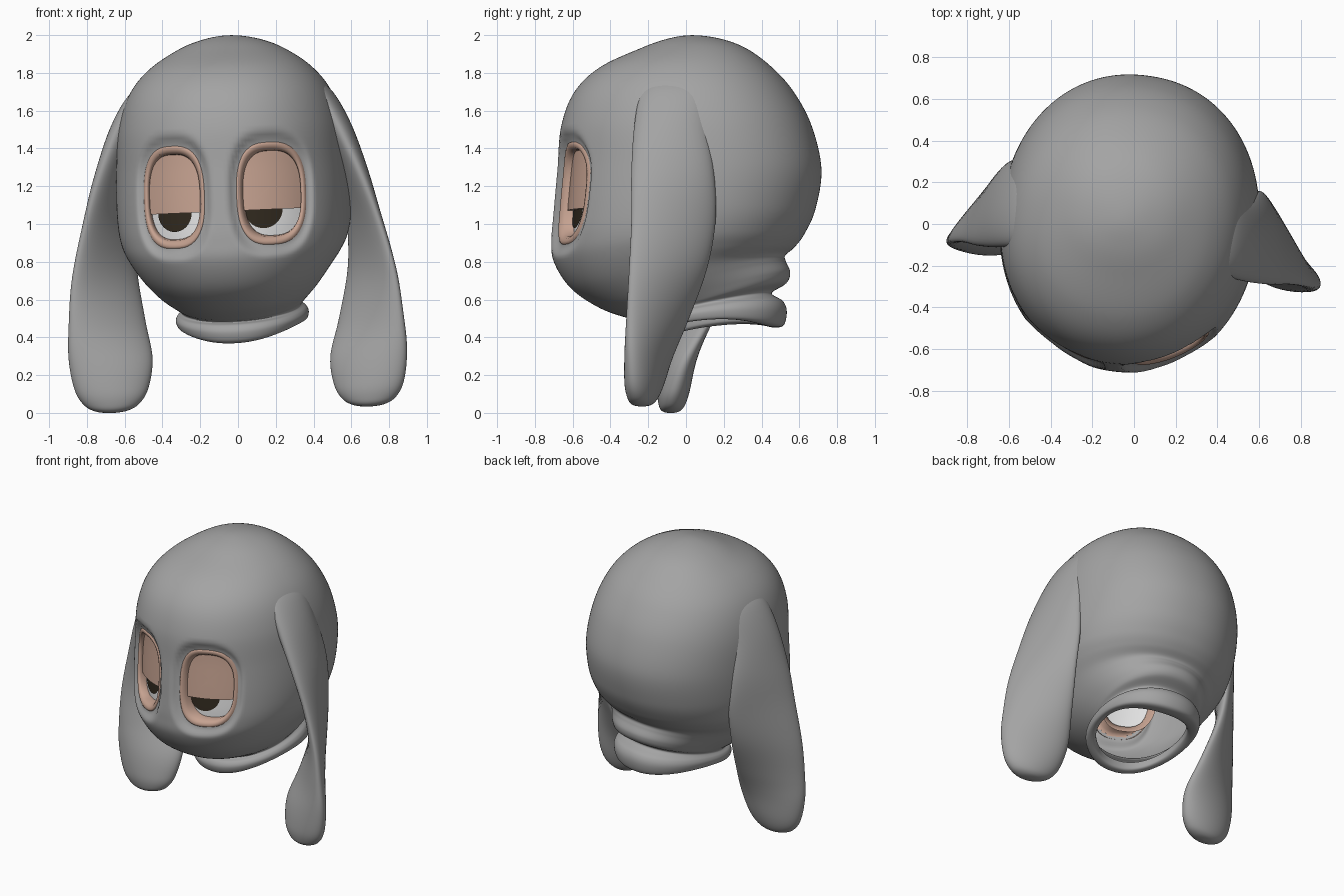
import bpy, bmesh, math
from mathutils import Matrix, Vector
from mathutils.bvhtree import BVHTree

if "Cube" in bpy.data.objects:
    bpy.data.objects.remove(bpy.data.objects["Cube"])

def material(name, rgb):
    m = bpy.data.materials.new(name)
    m.diffuse_color = (*rgb, 1)
    m.use_nodes = True
    m.node_tree.nodes["Principled BSDF"].inputs["Base Color"].default_value = m.diffuse_color
    return m

GREY = material("grey fur", (0.37, 0.37, 0.37))
PINK = material("eyelid pink", (0.56, 0.36, 0.28))
WHITE = material("eye white", (0.75, 0.75, 0.75))
DARK = material("dark iris", (0.03, 0.022, 0.013))

# The whole head is turned and rolled a little
POSE = (Matrix.Translation((0, 0, .65)) @ Matrix.Rotation(math.radians(-2.5), 4, 'Y')
        @ Matrix.Rotation(math.radians(-8), 4, 'Z') @ Matrix.Translation((0, 0, -.65)))

def spline(rows, steps, ghost=None):
    """Catmull-Rom samples through rows of numbers."""
    p = [ghost or rows[0]] + list(rows) + [rows[-1]]
    out = []
    for i in range(1, len(p) - 2):
        for k in range(steps):
            t = k / steps
            out.append([.5 * (2*b + (c-a)*t + (2*a-5*b+4*c-d)*t*t + (3*b-a-3*c+d)*t**3)
                        for a, b, c, d in zip(*p[i-1:i+3])])
    return out + [list(rows[-1])]

def loft(rings, facing):
    """Skin closed rings; coincident points merge to a pole."""
    bm = bmesh.new()
    vs = [[bm.verts.new(p) for p in r] for r in rings]
    n = len(rings[0])
    for r, q in zip(vs, vs[1:]):
        for j in range(n):
            bm.faces.new((r[j], r[(j+1) % n], q[(j+1) % n], q[j]))
    bmesh.ops.remove_doubles(bm, verts=bm.verts[:], dist=1e-5)
    bm.normal_update()
    bm.faces.ensure_lookup_table()
    total = sum((f.normal for f in bm.faces[:n]), Vector())
    if total.dot(Vector(facing)) < 0:
        bmesh.ops.reverse_faces(bm, faces=bm.faces[:])
    bm.normal_update()
    return bm

def finish(bm, name, mat):
    bm.transform(POSE)
    me = bpy.data.meshes.new(name)
    bm.to_mesh(me)
    bm.free()
    me.materials.append(mat)
    me.shade_smooth()
    ob = bpy.data.objects.new(name, me)
    bpy.context.collection.objects.link(ob)
    return ob

def spow(v, e):
    return math.copysign(abs(v) ** e, v)

# Eye outline: a rounded box shape
EX = {-1: -.238, 1: .278}
EZ, EA, EB, EP = 1.155, .173, .272, 2.7

def eye_s(x, z):
    cx = EX[1] if x > .02 else EX[-1]
    return ((abs(x - cx) / EA) ** EP + (abs(z - EZ) / EB) ** EP) ** (1 / EP)

# Head and neck rolls: front y, front z, back y, back z, half width, lift of the sides
head_rows = [
    (.03, 2.0, .03, 2.0, 0, 0), (-.10, 1.98, .18, 1.982, .14, 0), (-.24, 1.93, .32, 1.93, .275, 0),
    (-.455, 1.83, .455, 1.83, .425, 0), (-.59, 1.70, .57, 1.70, .53, 0),
    (-.66, 1.52, .665, 1.52, .592, 0), (-.68, 1.30, .717, 1.29, .615, 0),
    (-.70, 1.08, .685, 1.08, .618, 0), (-.712, .92, .627, .95, .60, 0),
    (-.70, .80, .575, .88, .56, 0), (-.61, .66, .525, .835, .495, 0),
    (-.455, .555, .53, .80, .43, 0), (-.30, .50, .553, .745, .365, 0), (-.25, .49, .535, .69, .335, .0),
    (-.245, .48, .455, .635, .315, .0), (-.28, .465, .515, .59, .34, .01),
    (-.295, .43, .535, .535, .35, .03), (-.28, .385, .52, .465, .34, .055),
    (-.25, .37, .475, .45, .315, .065), (-.215, .38, .42, .465, .29, .065),
    (-.21, .43, .41, .52, .285, .05)]
g = head_rows[1]
rings = []
for yf, zf, yb, zb, w, lift in spline(head_rows, 8, (g[2], g[3], g[0], g[1], -g[4], 0)):
    ring = []
    for j in range(224):
        a = 2 * math.pi * j / 224
        t = (1 - spow(math.cos(a), .94)) / 2
        ring.append((w * spow(math.sin(a), .94), yf + (yb - yf) * t,
                     zf + (zb - zf) * t + lift * math.sin(a) ** 2))
    rings.append(ring)
head = loft(rings, (0, 0, 1))

# Soft dents around the eyes, then open sockets
for v in head.verts:
    if v.co.y < -.2:
        t = min(max((1.26 - eye_s(v.co.x, v.co.z)) / .26, 0), 1)
        v.co.y += .04 * t * t * (3 - 2 * t)
head.normal_update()
skin = BVHTree.FromBMesh(head)
holes = [f for f in head.faces if f.calc_center_median().y < -.2
         and any(eye_s(v.co.x, v.co.z) < .88 for v in f.verts)]
bmesh.ops.delete(head, geom=holes, context='FACES')
finish(head, "head", GREY)

def on_face(x, z, depth):
    hit = skin.ray_cast(Vector((x, -2, z)), Vector((0, 1, 0)))[0]
    return (x, hit.y + depth, z)

def outline(cx, scale=1.0, n=64):
    return [(cx + EA * scale * spow(math.cos(2*math.pi*j/n), 2/EP),
             EZ + EB * scale * spow(math.sin(2*math.pi*j/n), 2/EP)) for j in range(n)]

def patch(name, mat, centre, edge, depth, back=None):
    """Thin plate following the face, with an optional turned-back edge."""
    cx, cz = centre
    rs = [[on_face(cx + (x-cx)*k/8, cz + (z-cz)*k/8, depth) for x, z in edge] for k in range(9)]
    if back:
        rs.append([on_face(x, z, back) for x, z in edge])
    ob = finish(loft(rs, (0, -1, 0)), name, mat)
    bpy.context.view_layer.objects.active = ob
    ob.select_set(True)
    bpy.ops.object.shade_smooth_by_angle(angle=math.radians(40))
    ob.select_set(False)

# Eyes
for side, label, gaze in ((-1, "left", -.005), (1, "right", -.045)):
    cx = EX[side]
    rim = [(1.02, .012), (.99, -.004), (.95, -.007), (.89, -.001), (.84, .02), (.82, .06),
           (.82, .10), (.98, .11)]
    finish(loft([[on_face(x, z, d) for x, z in outline(cx, s)] for s, d in rim], (0, -1, 0)),
           label + "_eye_rim", PINK)
    patch(label + "_eyeball", WHITE, (cx, EZ), outline(cx, .83), .072)
    lid_z = 1.07
    lid = [(x, max(z, lid_z)) for x, z in outline(cx, .83)]
    patch(label + "_eyelid", PINK, (cx, 1.2), lid, .034, .07)
    ic = (cx + gaze, 1.07)
    iris = [(ic[0] + .095 * math.cos(a), ic[1] + .098 * math.sin(a))
            for a in (2 * math.pi * j / 40 for j in range(40))]
    patch(label + "_iris", DARK, ic, iris, .064)

# Ears: z, centre x, centre y, half length, half thickness, twist in degrees
ear_rows = [
    (1.80, .38, 0, .0, .0, 86), (1.77, .41, 0, .10, .035, 86), (1.68, .485, 0, .17, .065, 85),
    (1.5, .565, .0, .195, .078, 80), (1.25, .64, .02, .222, .07, 73), (1.0, .68, .03, .235, .06, 63),
    (.75, .705, .005, .235, .06, 52), (.5, .695, -.05, .228, .072, 36), (.3, .677, -.1, .226, .085, 20),
    (.15, .675, -.125, .195, .085, 13), (.07, .675, -.135, .145, .07, 10),
    (.035, .675, -.14, .08, .045, 10), (.025, .675, -.14, 0, 0, 10)]
for side, label, dx, dy, dz in ((-1, "left", 0, -.035, .003), (1, "right", .02, .0, -.022)):
    rings = []
    for z, cx, cy, L, T, deg in spline(ear_rows, 6):
        a = math.radians(deg)
        low = min(max((1.6 - z) / 1.2, 0), 1)
        ring = []
        for j in range(48):
            u = L * math.cos(2 * math.pi * j / 48)
            v = T * math.sin(2 * math.pi * j / 48)
            ring.append((side * (cx + dx * low + u * math.cos(a) + v * math.sin(a)),
                         cy + dy * low - u * math.sin(a) + v * math.cos(a), z + dz * low))
        rings.append(ring)
    bm = loft(rings, (0, 0, 1))
    bmesh.ops.recalc_face_normals(bm, faces=bm.faces[:])
    finish(bm, label + "_ear", GREY)
